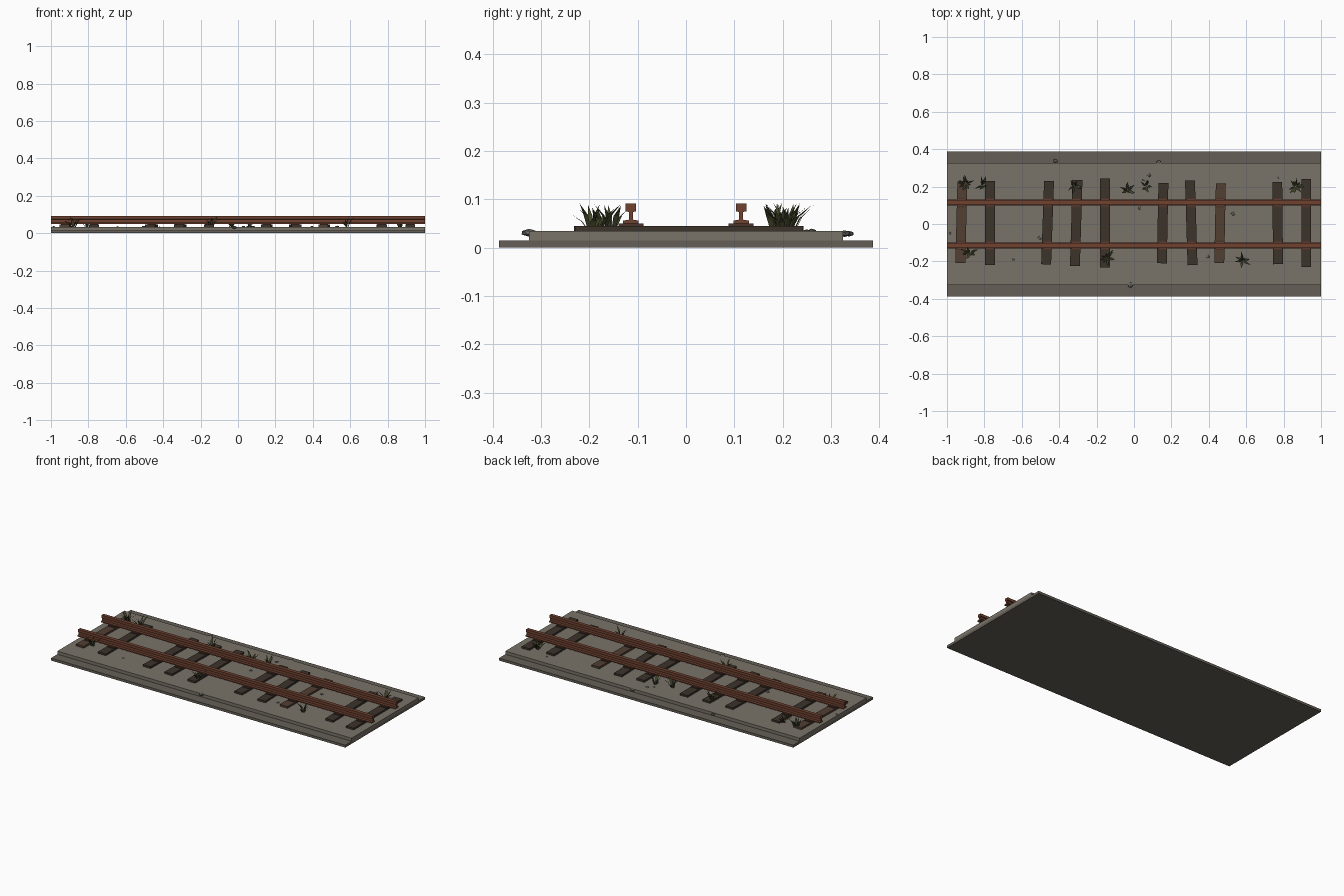
import bpy, bmesh, math, random
from mathutils import Vector, Matrix

if "Cube" in bpy.data.objects:
    bpy.data.objects.remove(bpy.data.objects["Cube"])

random.seed(4)


def material(name, r, g, b):
    m = bpy.data.materials.new(name)
    m.diffuse_color = (r, g, b, 1)
    m.use_nodes = True
    m.node_tree.nodes["Principled BSDF"].inputs["Base Color"].default_value = m.diffuse_color
    return m


BED = material("ballast", 0.19, 0.17, 0.14)
SHOULDER = material("shoulder", 0.13, 0.115, 0.095)
WOOD = material("dark_wood", 0.045, 0.033, 0.024)
WOOD2 = material("worn_wood", 0.085, 0.05, 0.033)
RUST = material("rust", 0.16, 0.055, 0.03)
PLATE = material("plate_rust", 0.07, 0.035, 0.024)
STONE = material("stone", 0.14, 0.13, 0.11)
GRASS = material("dry_grass", 0.06, 0.065, 0.025)


def finish(name, bm, mat):
    me = bpy.data.meshes.new(name)
    bm.to_mesh(me)
    bm.free()
    me.materials.append(mat)
    ob = bpy.data.objects.new(name, me)
    bpy.context.collection.objects.link(ob)
    return ob


def add_box(bm, centre, size, turn=0):
    m = (Matrix.Translation(centre) @ Matrix.Rotation(turn, 4, 'Z')
         @ Matrix.Diagonal((*size, 1)))
    bmesh.ops.create_cube(bm, size=1, matrix=m)


def box(name, centre, size, mat, turn=0):
    bm = bmesh.new()
    add_box(bm, centre, size, turn)
    return finish(name, bm, mat)


# Ground slab and raised ballast bed
box("shoulder_slab", (0, 0, 0.0075), (2, 0.774, 0.015), SHOULDER)
box("ballast_bed", (0, 0, 0.0175), (2, 0.65, 0.033), BED)

# Sleepers: x, y at far end, y at near end, turn (three are missing from the row)
SLEEPERS = [(-0.923, 0.228, -0.209, -0.025), (-0.770, 0.230, -0.220, 0.0),
            (-0.462, 0.230, -0.216, -0.035), (-0.309, 0.236, -0.225, -0.03),
            (-0.155, 0.243, -0.232, 0.0), (0.153, 0.219, -0.210, -0.02),
            (0.306, 0.233, -0.220, 0.03), (0.460, 0.217, -0.208, -0.02),
            (0.768, 0.224, -0.215, 0.01), (0.921, 0.241, -0.230, 0.0)]
RAIL_Y = 0.114
plates = bmesh.new()
for i, (x, y1, y0, turn) in enumerate(SLEEPERS):
    box(f"sleeper_{i + 1}", (x, (y0 + y1) / 2, 0.0385), (0.053, y1 - y0, 0.013),
        WOOD2 if i in (0, 7) else WOOD, turn)
    for s in (-1, 1):
        add_box(plates, (x, s * RAIL_Y, 0.0475), (0.045, 0.052, 0.006))
finish("tie_plates", plates, PLATE)

# Rails: I-shaped half profile, mirrored and extruded along x
HALF = [(0.016, 0.050), (0.016, 0.056), (0.004, 0.058), (0.004, 0.074),
        (0.011, 0.075), (0.011, 0.091)]
profile = HALF + [(-y, z) for y, z in reversed(HALF)]
for name, cy in (("rail_near", -RAIL_Y), ("rail_far", RAIL_Y)):
    bm = bmesh.new()
    f = bm.faces.new([bm.verts.new((-1, cy + y, z)) for y, z in profile])
    ext = bmesh.ops.extrude_face_region(bm, geom=[f])
    bmesh.ops.translate(bm, vec=(2, 0, 0),
                        verts=[v for v in ext["geom"] if isinstance(v, bmesh.types.BMVert)])
    bmesh.ops.recalc_face_normals(bm, faces=bm.faces)
    finish(name, bm, RUST)

# Grass tufts: fans of thin pointed blades leaning outward
TUFTS = [(-0.90, 0.215, 14), (-0.81, 0.205, 6), (-0.32, 0.205, 9), (-0.035, 0.18, 8),
         (0.065, 0.20, 7), (0.865, 0.20, 12), (-0.88, -0.155, 8),
         (-0.145, -0.18, 10), (0.58, -0.195, 7)]
for i, (tx, ty, count) in enumerate(TUFTS):
    bm = bmesh.new()
    for k in range(count):
        a = math.tau * k / count + random.uniform(-0.4, 0.4)
        out = Vector((math.cos(a), math.sin(a), 0))
        side = Vector((-out.y, out.x, 0))
        root = Vector((tx, ty, 0.033)) + out * random.uniform(0, 0.012)
        reach, h = random.uniform(0.015, 0.046), random.uniform(0.03, 0.06)
        w = random.uniform(0.004, 0.007)
        mid = root + out * reach * 0.4 + Vector((0, 0, h * 0.6))
        tip = root + out * reach + Vector((0, 0, h))
        v = [bm.verts.new(p) for p in (root - side * w * 0.7, root + side * w * 0.7,
                                       mid + side * w, tip, mid - side * w)]
        bm.faces.new((v[0], v[1], v[2], v[4]))
        bm.faces.new((v[4], v[2], v[3]))
    finish(f"grass_tuft_{i + 1}", bm, GRASS)

# Loose stones on the bed and along its edges
STONES = [(-0.42, 0.337, 0.029, 0.011), (0.133, 0.328, 0.029, 0.013),
          (-0.02, -0.325, 0.031, 0.015), (0.08, 0.26, 0.034, 0.010),
          (0.03, 0.085, 0.034, 0.010), (0.53, 0.055, 0.034, 0.011),
          (0.395, -0.175, 0.034, 0.009), (-0.505, -0.075, 0.034, 0.011),
          (-0.985, -0.05, 0.034, 0.008), (-0.645, -0.19, 0.034, 0.006),
          (0.05, 0.235, 0.034, 0.007), (0.77, 0.25, 0.034, 0.007)]
bm = bmesh.new()
for x, y, z, r in STONES:
    m = (Matrix.Translation((x, y, z)) @ Matrix.Rotation(random.uniform(0, 3), 4, 'Z')
         @ Matrix.Diagonal((r * 1.15, r, r * 0.55, 1)))
    bmesh.ops.create_icosphere(bm, subdivisions=1, radius=1, matrix=m)
finish("loose_stones", bm, STONE)
